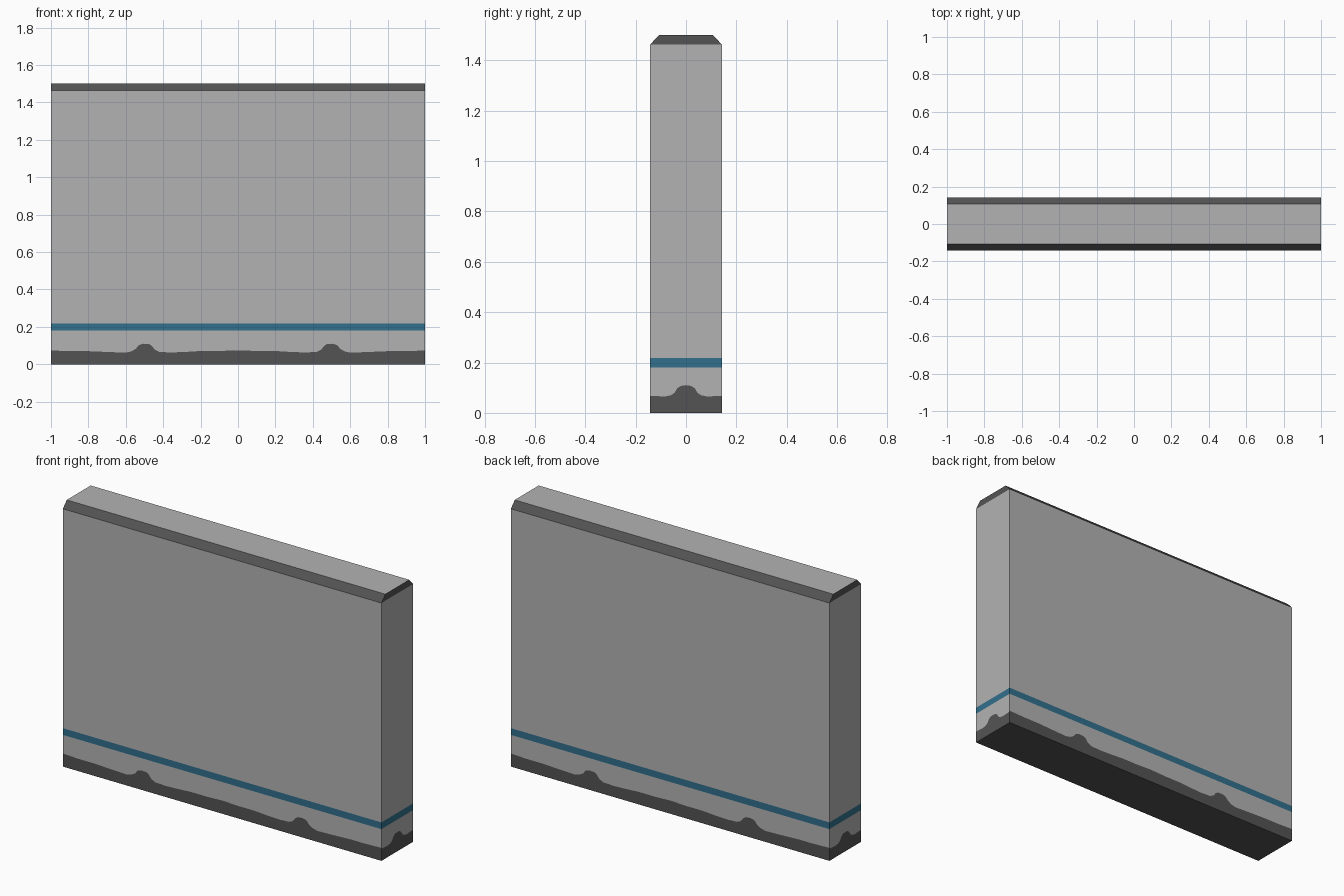
import bpy, bmesh
from mathutils import Vector

if "Cube" in bpy.data.objects:
    bpy.data.objects.remove(bpy.data.objects["Cube"])

L, W, H = 1.0, 0.142, 1.5          # half length, half width, height
BEVEL_Z, BEVEL_Y = 1.463, 0.107    # start of the chamfer, half width of the top
STRIPE = (0.18, 0.218)


def material(name, rgb):
    m = bpy.data.materials.new(name)
    m.diffuse_color = (*rgb, 1)
    m.use_nodes = True
    m.node_tree.nodes["Principled BSDF"].inputs["Base Color"].default_value = m.diffuse_color
    return m


mats = [material("wall grey", (0.45, 0.45, 0.45)),
        material("dark grey", (0.088, 0.088, 0.088)),
        material("stripe blue", (0.032, 0.163, 0.262))]
GREY, DARK, BLUE = 0, 1, 2

# Ragged dirt edge: (distance from centre, height), mirrored about the centre
LONG_EDGE = [(0, .075), (.1, .071), (.2, .071), (.28, .066), (.36, .063), (.42, .066),
             (.445, .078), (.46, .098), (.475, .108), (.505, .110), (.53, .103),
             (.545, .084), (.57, .069), (.6, .062), (.68, .065), (.8, .070),
             (.9, .070), (L, .074)]
SHORT_EDGE = [(0, .110), (.02, .107), (.035, .098), (.045, .080), (.06, .070),
              (.085, .065), (W, .068)]


def mirrored(edge):
    return [(-d, h) for d, h in edge[:0:-1]] + edge


def new_object(name, bm):
    bmesh.ops.remove_doubles(bm, verts=bm.verts, dist=1e-5)
    me = bpy.data.meshes.new(name)
    for m in mats:
        me.materials.append(m)
    bm.to_mesh(me)
    bm.free()
    ob = bpy.data.objects.new(name, me)
    bpy.context.collection.objects.link(ob)
    return ob


def face(bm, points, mat):
    f = bm.faces.new([bm.verts.new(p) for p in points])
    f.material_index = mat
    f.normal_update()
    # everything faces away from the middle of the wall
    if f.normal.dot(f.calc_center_median() - Vector((0, 0, H / 2))) < 0:
        f.normal_flip()


def side(bm, edge, place):
    """One wall side: dirt, plinth, stripe and plain wall above."""
    pts = mirrored(edge)
    for (a, ha), (b, hb) in zip(pts, pts[1:]):
        for (la, lb), (ua, ub), mat in [((0, 0), (ha, hb), DARK),
                                        ((ha, hb), (STRIPE[0],) * 2, GREY)]:
            face(bm, [place(a, la), place(b, lb), place(b, ub), place(a, ua)], mat)
    a, b = pts[0][0], pts[-1][0]
    for lo, hi, mat in [(*STRIPE, BLUE), (STRIPE[1], BEVEL_Z, GREY)]:
        face(bm, [place(a, lo), place(b, lo), place(b, hi), place(a, hi)], mat)


# Wall body with its painted bands
bm = bmesh.new()
for s in (-1, 1):
    side(bm, LONG_EDGE, lambda d, z: (d, s * W, z))
    side(bm, SHORT_EDGE, lambda d, z: (s * L, d, z))
face(bm, [(-L, -W, 0), (L, -W, 0), (L, W, 0), (-L, W, 0)], DARK)
new_object("wall_body", bm)

# Chamfered coping with plain grey top
bm = bmesh.new()
for s in (-1, 1):
    face(bm, [(-L, s * W, BEVEL_Z), (L, s * W, BEVEL_Z),
              (L, s * BEVEL_Y, H), (-L, s * BEVEL_Y, H)], DARK)
    face(bm, [(s * L, -W, BEVEL_Z), (s * L, W, BEVEL_Z),
              (s * L, BEVEL_Y, H), (s * L, -BEVEL_Y, H)], DARK)
face(bm, [(-L, -BEVEL_Y, H), (L, -BEVEL_Y, H), (L, BEVEL_Y, H), (-L, BEVEL_Y, H)], GREY)
new_object("wall_coping", bm)
